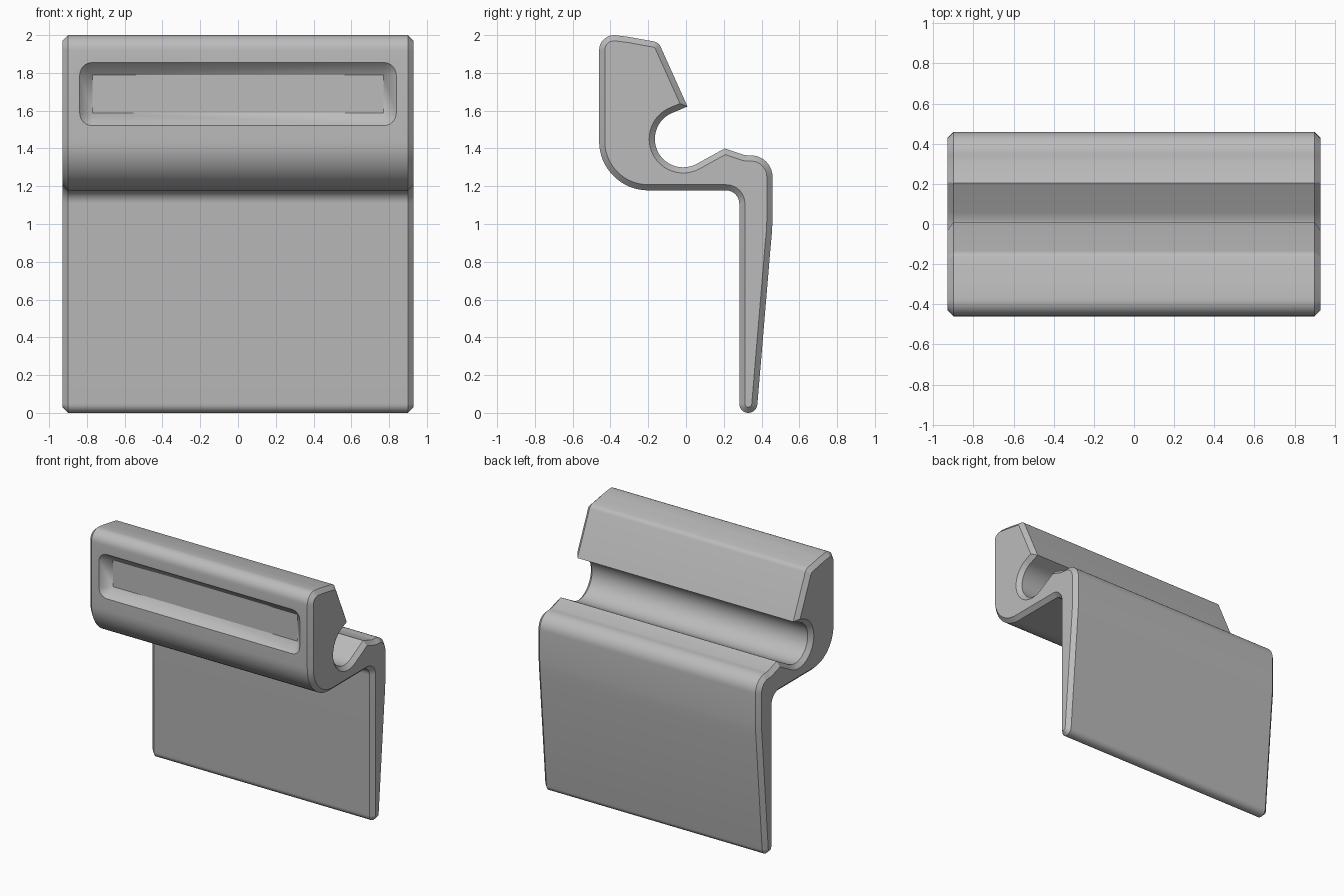
import bpy, bmesh, math
from mathutils import Vector

if "Cube" in bpy.data.objects:
    bpy.data.objects.remove(bpy.data.objects["Cube"])

HALF_W, CHAMFER = 0.93, 0.03


def arc(cy, cz, r, a0, a1, n):
    """Points on an arc in the side (y, z) plane, angles in degrees."""
    return [(cy + r * math.cos(math.radians(a0 + (a1 - a0) * i / n)),
             cz + r * math.sin(math.radians(a0 + (a1 - a0) * i / n))) for i in range(n + 1)]


def inset(points, d):
    """Mitred inward offset of a clockwise outline."""
    out, n = [], len(points)
    for i in range(n):
        p0, p, p1 = (Vector(points[(i + k) % n]) for k in (-1, 0, 1))
        a, b = (p - p0).normalized(), (p1 - p).normalized()
        na, nb = Vector((a.y, -a.x)), Vector((b.y, -b.x))
        m = (na + nb).normalized()
        out.append(tuple(p + m * (d / m.dot(na))))
    return out


def loft(name, rings, material):
    """Skin closed rings of 3D points and cap both ends."""
    bm = bmesh.new()
    loops = [[bm.verts.new(p) for p in ring] for ring in rings]
    for a, b in zip(loops, loops[1:]):
        for i in range(len(a)):
            j = (i + 1) % len(a)
            bm.faces.new((a[i], a[j], b[j], b[i]))
    bm.faces.new(loops[0][::-1])
    bm.faces.new(loops[-1])
    bmesh.ops.remove_doubles(bm, verts=bm.verts, dist=1e-5)
    bmesh.ops.recalc_face_normals(bm, faces=bm.faces)
    mesh = bpy.data.meshes.new(name)
    bm.to_mesh(mesh)
    bm.free()
    mesh.materials.append(material)
    obj = bpy.data.objects.new(name, mesh)
    bpy.context.collection.objects.link(obj)
    return obj


grey = bpy.data.materials.new("plain grey")
grey.diffuse_color = (0.5, 0.5, 0.5, 1)
grey.use_nodes = True
grey.node_tree.nodes["Principled BSDF"].inputs["Base Color"].default_value = grey.diffuse_color

# Side profile, clockwise from the front of the head
profile = (
    arc(-0.38, 1.92, 0.08, 180, 88, 8)             # front top corner
    + [(-0.30, 1.99), (-0.23, 1.977)]              # gently domed top
    + arc(-0.18, 1.918, 0.05, 75, 26, 5)           # back top corner
    + [(0.008, 1.622)]                             # lip tip
    + arc(-0.015, 1.45, 0.15, 110, 299, 24)        # round groove
    + [(0.205, 1.40), (0.31, 1.365)]               # ridge
    + arc(0.345, 1.25, 0.113, 94, 0, 10)           # shoulder
    + [(0.458, 1.02), (0.455, 0.955), (0.448, 0.88)]
    + arc(0.33, 0.048, 0.048, -5, -180, 12)        # bottom of the plate
    + arc(0.212, 1.108, 0.07, 0, 90, 8)            # inner fillet
    + arc(-0.20, 1.438, 0.26, 270, 180, 16)        # lower front curve
)
small = inset(profile, CHAMFER)
body = loft("clip_body", [
    [(x, y, z) for y, z in outline]
    for x, outline in ((-HALF_W, small), (CHAMFER - HALF_W, profile),
                       (HALF_W - CHAMFER, profile), (HALF_W, small))], grey)


# Sloped rectangular recess in the front
def rounded_rect(y, hx, hz, r, zc=1.688, n=6):
    ring = []
    for q, (sx, sz) in enumerate(((1, 1), (-1, 1), (-1, -1), (1, -1))):
        ring += [(x, y, z) for x, z in arc(sx * (hx - r), zc + sz * (hz - r), r,
                                           90 * q, 90 * q + 90, n)]
    return ring


cutter = loft("recess_cutter", [rounded_rect(-0.6, 0.838, 0.167, 0.066),
                                rounded_rect(-0.46, 0.838, 0.167, 0.066),
                                rounded_rect(-0.39, 0.77, 0.101, 0.0)], grey)
cutter.hide_render = True
cut = body.modifiers.new("recess", 'BOOLEAN')
cut.operation, cut.solver, cut.object = 'DIFFERENCE', 'EXACT', cutter

bpy.context.view_layer.objects.active = body
body.select_set(True)
bpy.ops.object.modifier_apply(modifier="recess")
bpy.data.objects.remove(cutter)
bpy.ops.object.shade_smooth_by_angle(angle=math.radians(22))
